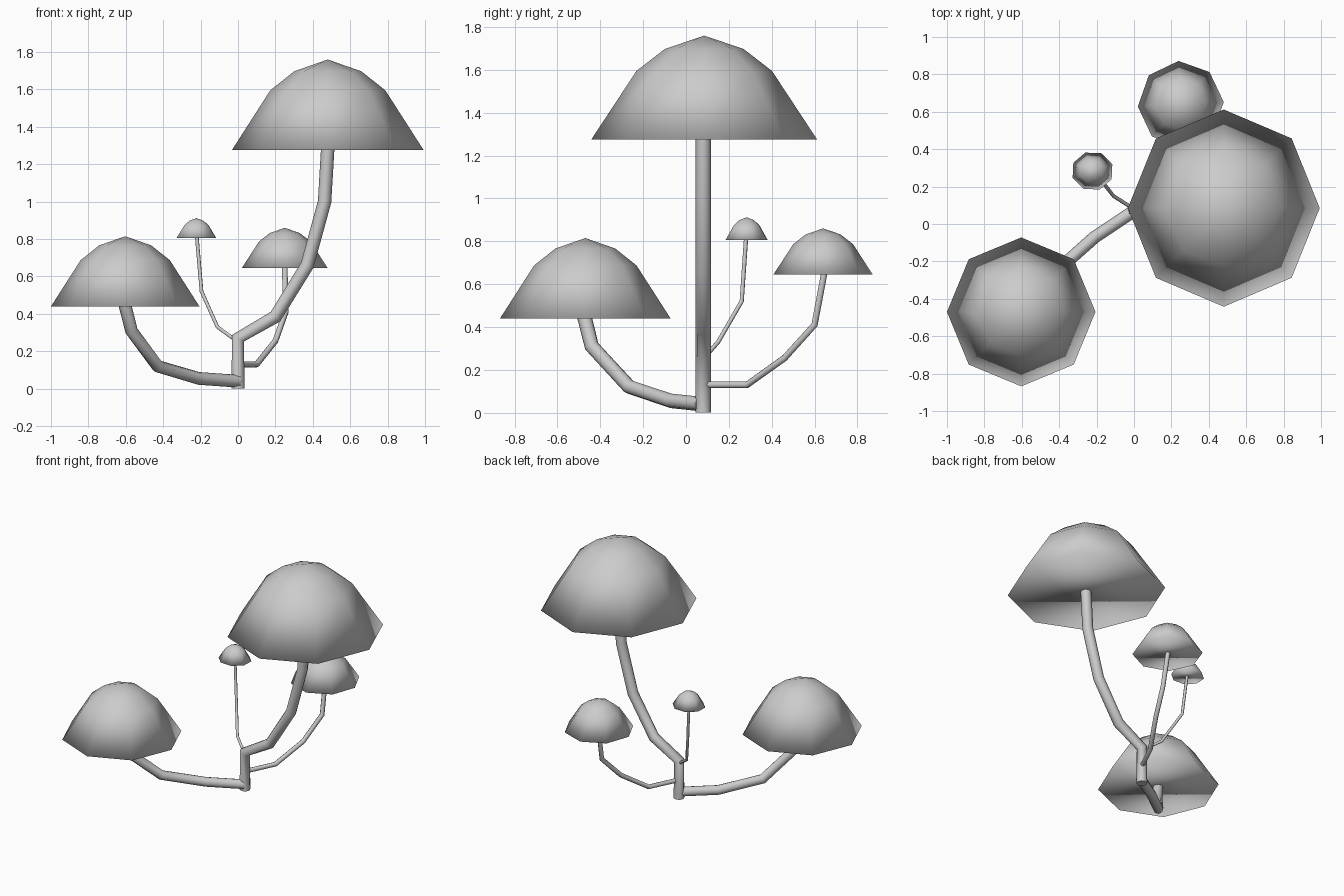
import bpy
import bmesh
from math import cos, sin, pi, radians

cube = bpy.data.objects.get("Cube")
if cube:
    bpy.data.objects.remove(cube, do_unlink=True)

grey = bpy.data.materials.new("plain_grey")
grey.use_nodes = True
grey.diffuse_color = (0.6, 0.6, 0.6, 1)
grey.node_tree.nodes["Principled BSDF"].inputs["Base Color"].default_value = (0.6, 0.6, 0.6, 1)

SIDES = 8
# Cap profile as (radius, height) fractions, from the rim up
PROFILE = [(1, 0), (0.6, 0.66), (0.35, 0.87)]


def add_object(name, data):
    data.materials.append(grey)
    obj = bpy.data.objects.new(name, data)
    bpy.context.collection.objects.link(obj)
    return obj


def make_cap(name, centre, rx, ry, height, turn=0):
    """Eight-sided smooth dome with a flat underside."""
    bm = bmesh.new()
    rings = []
    for r, h in PROFILE:
        ring = []
        for i in range(SIDES):
            a = 2 * pi * i / SIDES + radians(turn)
            ring.append(bm.verts.new((rx * r * cos(a), ry * r * sin(a), height * h)))
        rings.append(ring)
    top = bm.verts.new((0, 0, height))
    bm.faces.new(rings[0][::-1])
    for i in range(SIDES):
        j = (i + 1) % SIDES
        for low, high in zip(rings, rings[1:]):
            bm.faces.new((low[i], low[j], high[j], high[i]))
        bm.faces.new((rings[-1][i], rings[-1][j], top))
    for face in bm.faces:
        face.smooth = True
    mesh = bpy.data.meshes.new(name)
    bm.to_mesh(mesh)
    bm.free()
    add_object(name, mesh).location = centre


def make_stem(name, radius, points):
    """Eight-sided bent tube through the points."""
    curve = bpy.data.curves.new(name, "CURVE")
    curve.dimensions = "3D"
    curve.bevel_depth = radius
    curve.bevel_resolution = 2
    curve.use_fill_caps = True
    spline = curve.splines.new("POLY")
    spline.points.add(len(points) - 1)
    for point, co in zip(spline.points, points):
        point.co = (*co, 1)
    spline.use_smooth = True
    add_object(name, curve)


# Main mushroom
make_stem("main_stem", 0.036, [(0, 0.08, 0), (0, 0.08, 0.27), (0.2, 0.08, 0.385),
                               (0.37, 0.08, 0.66), (0.463, 0.08, 1.0), (0.48, 0.08, 1.29)])
make_cap("main_cap", (0.48, 0.085, 1.275), 0.513, 0.527, 0.485)

# Front right mushroom
make_stem("front_stem", 0.034, [(0, 0.07, 0.04), (-0.21, -0.07, 0.055), (-0.43, -0.265, 0.12),
                                (-0.57, -0.44, 0.31), (-0.605, -0.475, 0.45)])
make_cap("front_cap", (-0.603, -0.47, 0.44), 0.397, 0.398, 0.375)

# Back left mushroom
make_stem("back_stem", 0.016, [(0, 0.08, 0.13), (0.1, 0.285, 0.13), (0.2, 0.46, 0.255),
                               (0.255, 0.6, 0.41), (0.25, 0.645, 0.65)])
make_cap("back_cap", (0.25, 0.64, 0.645), 0.23, 0.232, 0.215, 3)

# Small mushroom
make_stem("small_stem", 0.01, [(0, 0.08, 0.25), (-0.11, 0.15, 0.33),
                               (-0.195, 0.26, 0.52), (-0.22, 0.28, 0.81)])
make_cap("small_cap", (-0.222, 0.283, 0.805), 0.113, 0.105, 0.107, 20)
